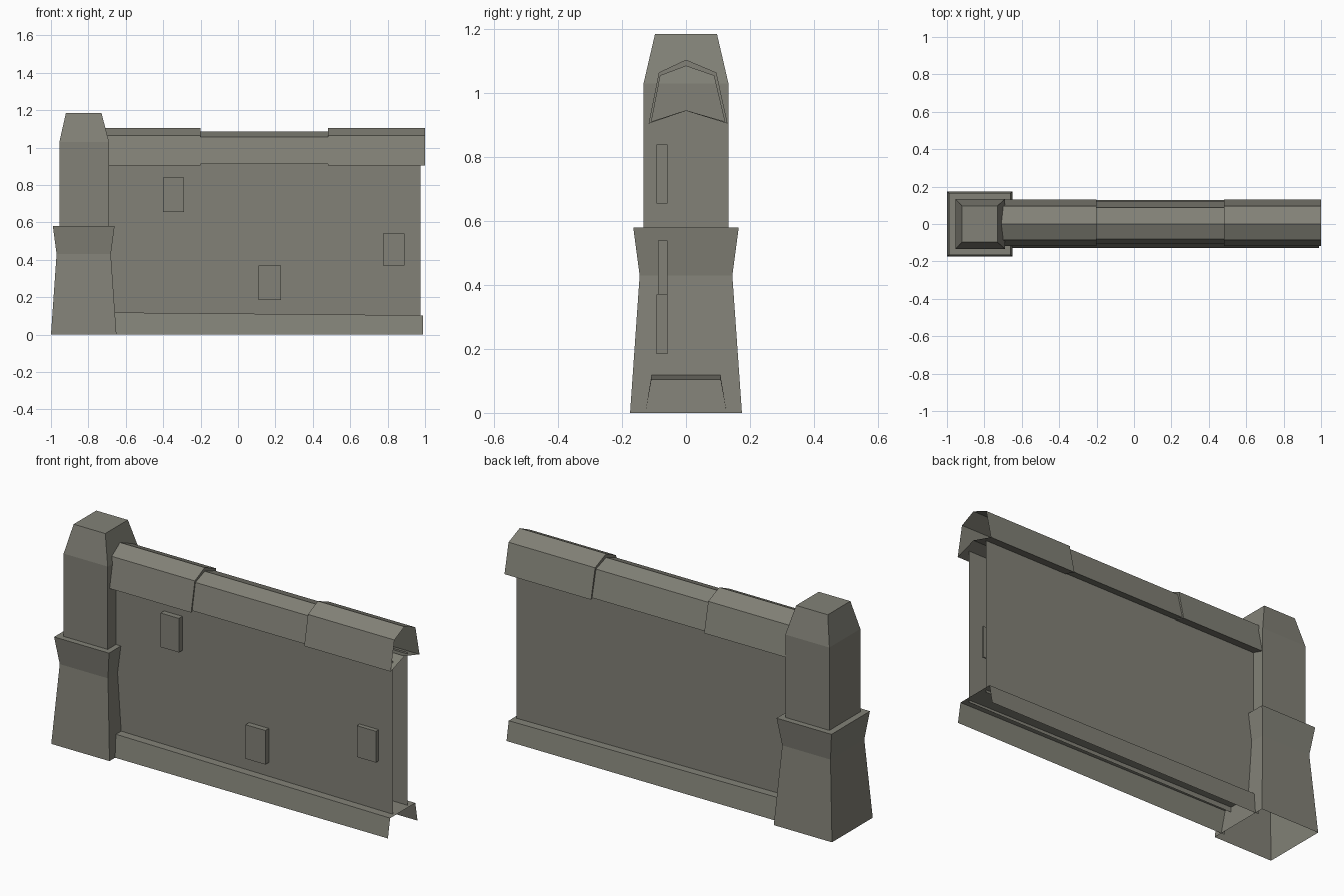
import bpy

if "Cube" in bpy.data.objects:
    bpy.data.objects.remove(bpy.data.objects["Cube"])

stone = bpy.data.materials.new("grey_stone")
stone.diffuse_color = (0.225, 0.222, 0.185, 1)
stone.use_nodes = True
stone.node_tree.nodes["Principled BSDF"].inputs["Base Color"].default_value = stone.diffuse_color


def make(name, verts, faces):
    me = bpy.data.meshes.new(name)
    me.from_pydata(verts, [], faces)
    me.materials.append(stone)
    ob = bpy.data.objects.new(name, me)
    bpy.context.collection.objects.link(ob)
    return ob


def loft(name, rings, closed=True, cap_end=False):
    """Skin equal-length rings; open ends unless cap_end."""
    n = len(rings[0])
    verts = [p for r in rings for p in r]
    faces = []
    for k in range(len(rings) - 1):
        for i in range(n if closed else n - 1):
            j = (i + 1) % n
            a, b = k * n, (k + 1) * n
            faces.append((a + i, a + j, b + j, b + i))
    if cap_end:
        faces.append([(len(rings) - 1) * n + i for i in range(n)])
    return make(name, verts, faces)


def along_x(profile, x):
    return [(x, y, z) for y, z in profile]


def rect(x0, x1, y, z):
    return [(x0, -y, z), (x1, -y, z), (x1, y, z), (x0, y, z)]


# Pillar: flared foot, collar, shaft and tapered head, hollow underneath
loft("pillar", [
    rect(-1.0, -0.65, 0.175, 0),
    rect(-0.97, -0.68, 0.145, 0.43),
    rect(-0.99, -0.66, 0.165, 0.58),
    rect(-0.955, -0.69, 0.133, 0.58),
    rect(-0.955, -0.69, 0.133, 1.03),
    rect(-0.92, -0.73, 0.097, 1.185),
], cap_end=True)

# Wall: two thin skins, open at the end
for name, s in (("wall_front", -1), ("wall_back", 1)):
    zs = (0.09, 0.935) if s > 0 else (0.935, 0.09)
    skin = [(s * 0.063, z) for z in zs]
    loft(name, [along_x(skin, -0.70), along_x(skin, 0.975)], closed=False)

# Plinth: open-bottomed channel, top dropping slightly to the right
def plinth(top):
    return [(0.127, 0), (0.108, top), (-0.108, top), (-0.127, 0)]


loft("plinth", [along_x(plinth(0.118), -0.67), along_x(plinth(0.103), 0.99)], closed=False)

# Coping: ridged cap with a lower, narrower middle length and folded underside
high = [(0.13, 0.905), (0.095, 1.065), (0, 1.105), (-0.085, 1.065), (-0.117, 0.905), (0, 0.945)]
low = [(0.121, 0.912), (0.087, 1.055), (0, 1.085), (-0.08, 1.055), (-0.108, 0.912), (0, 0.947)]
loft("coping", [along_x(p, x) for p, x in (
    (high, -0.71), (high, -0.2), (low, -0.2), (low, 0.48), (high, 0.48), (high, 1.0))])

# Raised stones on the front
for i, (x0, x1, z0, z1, y0) in enumerate((
        (-0.40, -0.29, 0.655, 0.84, -0.093),
        (0.11, 0.23, 0.185, 0.37, -0.093),
        (0.775, 0.89, 0.37, 0.54, -0.087))):
    v = [(x, y, z) for x in (x0, x1) for y in (y0, -0.058) for z in (z0, z1)]
    make(f"raised_stone_{i + 1}", v, [
        (0, 1, 3, 2), (4, 6, 7, 5), (0, 4, 5, 1), (2, 3, 7, 6), (0, 2, 6, 4), (1, 5, 7, 3)])
